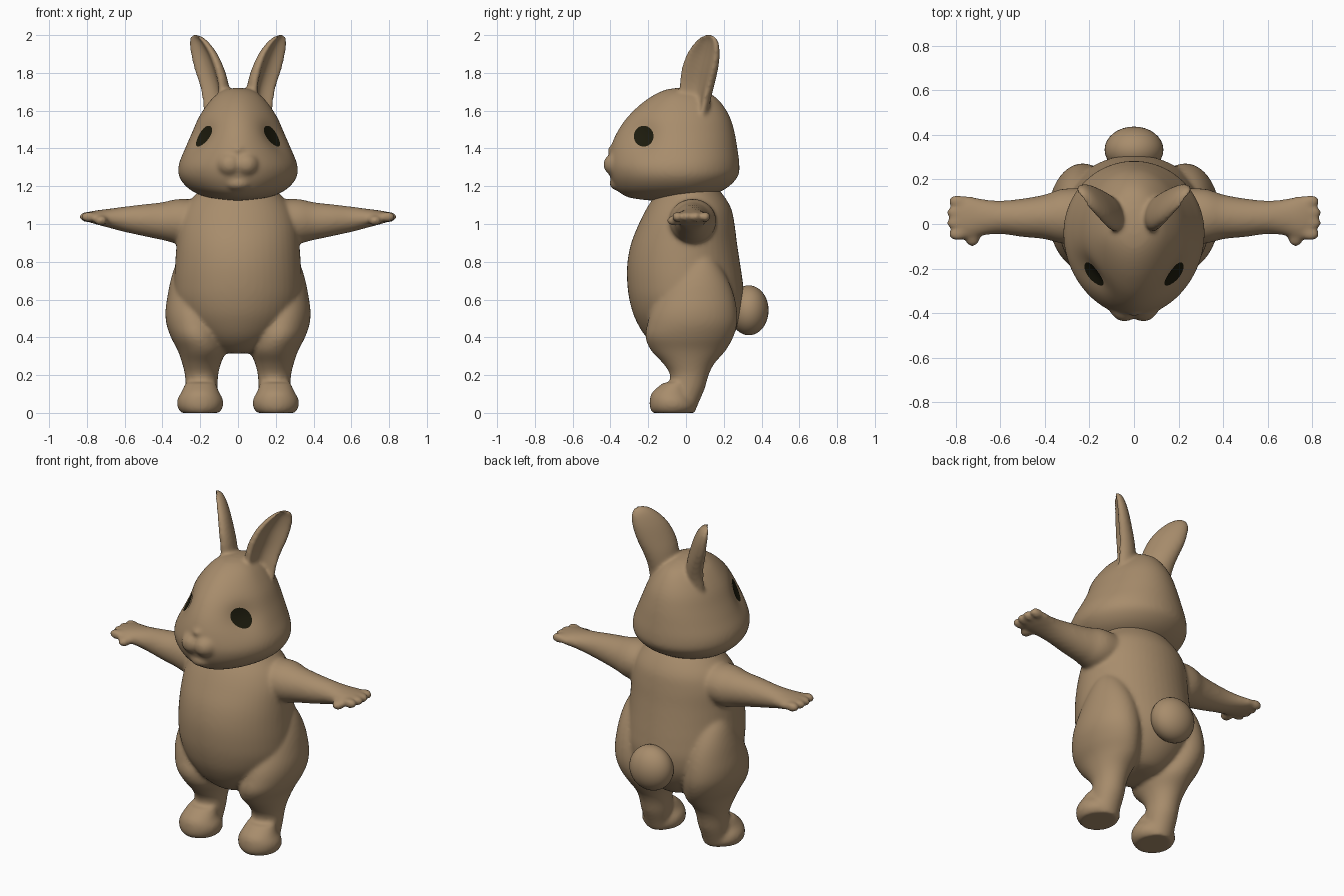
import bpy, bmesh, math
from mathutils import Vector, Matrix

cube = bpy.data.objects.get("Cube")
if cube:
    bpy.data.objects.remove(cube)


def material(name, rgb):
    m = bpy.data.materials.new(name)
    m.use_nodes = True
    m.diffuse_color = (*rgb, 1)
    bsdf = m.node_tree.nodes["Principled BSDF"]
    bsdf.inputs["Base Color"].default_value = (*rgb, 1)
    bsdf.inputs["Roughness"].default_value = 0.8
    return m


fur = material("tan fur", (0.39, 0.265, 0.15))
dark = material("dark eye", (0.012, 0.011, 0.004))


def resample(rows, steps=5):
    """Catmull-Rom interpolation of every column."""
    out = []
    for i in range(len(rows) - 1):
        a, b, c, d = (rows[max(0, min(len(rows) - 1, i + k))] for k in (-1, 0, 1, 2))
        for s in range(steps):
            t = s / steps
            out.append([0.5 * (2 * q + (r - p) * t + (2 * p - 5 * q + 4 * r - u) * t ** 2
                               + (3 * q - p - 3 * r + u) * t ** 3)
                        for p, q, r, u in zip(a, b, c, d)])
    return out + [list(rows[-1])]


def loft(bm, rows, place, sides=48, closed=True):
    """Skin rings of points; place(row, cos, sin) gives each point."""
    rings = []
    for row in resample(rows):
        angles = [math.tau * i / sides for i in range(sides)]
        rings.append([bm.verts.new(place(row, math.cos(a), math.sin(a))) for a in angles])
    faces = [bm.faces.new(rings[-1])]
    if closed:
        faces.append(bm.faces.new(rings[0][::-1]))
    for a, b in zip(rings, rings[1:]):
        for i in range(sides):
            j = (i + 1) % sides
            faces.append(bm.faces.new((a[i], a[j], b[j], b[i])))
    if closed:
        bmesh.ops.recalc_face_normals(bm, faces=faces)


def ball(bm, centre, radii):
    m = Matrix.Translation(centre) @ Matrix.Diagonal((*radii, 1))
    bmesh.ops.create_uvsphere(bm, u_segments=32, v_segments=20, radius=1, matrix=m)


def mirror_x(bm):
    geom = bm.verts[:] + bm.edges[:] + bm.faces[:]
    copy = bmesh.ops.duplicate(bm, geom=geom)["geom"]
    bmesh.ops.scale(bm, vec=(-1, 1, 1), verts=[g for g in copy if isinstance(g, bmesh.types.BMVert)])
    bmesh.ops.reverse_faces(bm, faces=[g for g in copy if isinstance(g, bmesh.types.BMFace)])


def finish(bm, name, mat, voxel=0, relax=0):
    mesh = bpy.data.meshes.new(name)
    for f in bm.faces:
        f.smooth = True
    bm.to_mesh(mesh)
    bm.free()
    mesh.materials.append(mat)
    ob = bpy.data.objects.new(name, mesh)
    bpy.context.collection.objects.link(ob)
    if voxel:
        blend = ob.modifiers.new("blend", 'REMESH')
        blend.mode = 'VOXEL'
        blend.voxel_size = voxel
        blend.use_smooth_shade = True
        soften = ob.modifiers.new("soften", 'SMOOTH')
        soften.factor = 0.5
        soften.iterations = relax
    return ob


# Ring shapes
def upright(r, c, s):
    z, x, w, front, back = r
    return x + w * c, (front + back) / 2 + (back - front) / 2 * s, z


def sideways(r, c, s):
    x, y, z, ry, rz = r
    return x, y + ry * c, z + rz * s


# Body: legs, feet and arms on one side, then mirrored, then the torso
bm = bmesh.new()
loft(bm, [(.86, .24, .05, .02, .12), (.78, .242, .09, -.03, .18), (.7, .24, .117, -.09, .225),
          (.62, .235, .138, -.145, .255), (.54, .232, .152, -.185, .27), (.47, .226, .153, -.205, .27),
          (.4, .212, .143, -.215, .25), (.33, .192, .127, -.185, .21), (.26, .193, .102, -.12, .15),
          (.2, .193, .088, -.085, .12), (.13, .193, .085, -.09, .1),
          (.06, .195, .08, -.09, .07), (0, .195, .075, -.08, .045)], upright)
loft(bm, [(0, .2, .1, -.178, .03), (.03, .2, .12, -.192, .05), (.07, .2, .121, -.192, .04),
          (.11, .2, .1, -.178, .02), (.16, .198, .08, -.12, .02)], upright)
loft(bm, [(.1, .03, 1.02, .12, .1), (.3, .035, 1.015, .125, .118), (.4, .032, 1.015, .1, .1),
          (.5, .028, 1.02, .086, .084), (.6, .03, 1.025, .075, .067), (.68, .03, 1.03, .082, .051),
          (.75, .03, 1.035, .097, .037), (.79, .03, 1.037, .084, .027)], sideways)
for i in range(4):
    ball(bm, (.803 - .008 * abs(i - 1.5), -.047 + .05 * i, 1.038), (.042, .027, .028))
ball(bm, (.725, -.065, 1.018), (.034, .036, .028))
mirror_x(bm)
loft(bm, [(.315, 0, .05, -.06, .1), (.335, 0, .13, -.13, .17), (.4, 0, .22, -.21, .24),
          (.5, 0, .3, -.27, .295), (.6, 0, .335, -.3, .31), (.7, 0, .338, -.312, .3),
          (.8, 0, .332, -.31, .285), (.9, 0, .325, -.29, .27), (1, 0, .315, -.25, .257),
          (1.08, 0, .285, -.21, .24), (1.15, 0, .23, -.165, .2), (1.22, 0, .17, -.12, .14)], upright)
finish(bm, "body", fur, .011, 9)

# Tail
bm = bmesh.new()
ball(bm, (0, .333, .543), (.132, .104, .132))
finish(bm, "tail", fur)

# Head: cupped ears and muzzle puffs mirrored, then skull, nose and chin
across, outward = Vector((.58, .81, 0)), Vector((.81, -.58, 0))


def ear(r, c, s):
    z, x, y, half, thick = r
    dish = 1.3 * thick * max(0, 1 - 1.25 * c * c)
    depth = thick * s - dish * s if s > 0 else 1.25 * thick * s
    return Vector((x, y, z)) + across * half * c + outward * depth


def skull(r, c, s):
    z, w, front, back = r
    middle = -.04
    reach = middle - front if s < 0 else back - middle
    # the brow is narrower towards the front than the jaw
    taper = .05 + .12 * max(0, min(1, (z - 1.3) / .14))
    x = w * c * (1 - taper * s * s if s < 0 else 1)
    y = middle + reach * s
    # shallow eye sockets
    near = ((y + .225) ** 2 + (z - 1.465) ** 2) / .006
    x -= math.copysign(min(abs(x), .032 * math.exp(-near)), x)
    return x, y, z


bm = bmesh.new()
loft(bm, [(1.56, .125, .04, .075, .055), (1.66, .122, .048, .09, .058), (1.74, .132, .058, .105, .055),
          (1.82, .155, .072, .113, .05), (1.9, .182, .091, .103, .042), (1.96, .208, .107, .076, .033),
          (1.99, .224, .114, .045, .024), (2.004, .235, .118, .012, .01)], ear)
ball(bm, (.042, -.35, 1.315), (.075, .088, .07))
mirror_x(bm)
loft(bm, [(1.125, .06, -.2, 0), (1.14, .16, -.3, .1), (1.17, .235, -.355, .18),
          (1.21, .285, -.385, .24), (1.26, .314, -.405, .278), (1.32, .312, -.413, .282),
          (1.4, .28, -.4, .272), (1.48, .245, -.368, .258), (1.56, .21, -.315, .235),
          (1.63, .165, -.245, .195), (1.68, .12, -.175, .145), (1.71, .07, -.11, .07),
          (1.72, .02, -.05, 0)], skull, 96)
ball(bm, (0, -.388, 1.392), (.034, .026, .024))
ball(bm, (0, -.35, 1.215), (.07, .055, .04))
head = finish(bm, "head", fur, .01, 10)

# Eyes: thin discs laid onto the head
bm = bmesh.new()
loft(bm, [(1,), (.5,), (.05,)],
     lambda r, c, s: (.5, -.224 + .052 * r[0] * c, 1.465 + .055 * r[0] * s), 40, False)
eyes = finish(bm, "eyes", dark)
wrap = eyes.modifiers.new("lay on head", 'SHRINKWRAP')
wrap.target = head
wrap.wrap_method = 'PROJECT'
wrap.use_project_x = True
wrap.use_positive_direction = False
wrap.use_negative_direction = True
wrap.offset = .004
eyes.modifiers.new("other side", 'MIRROR')
